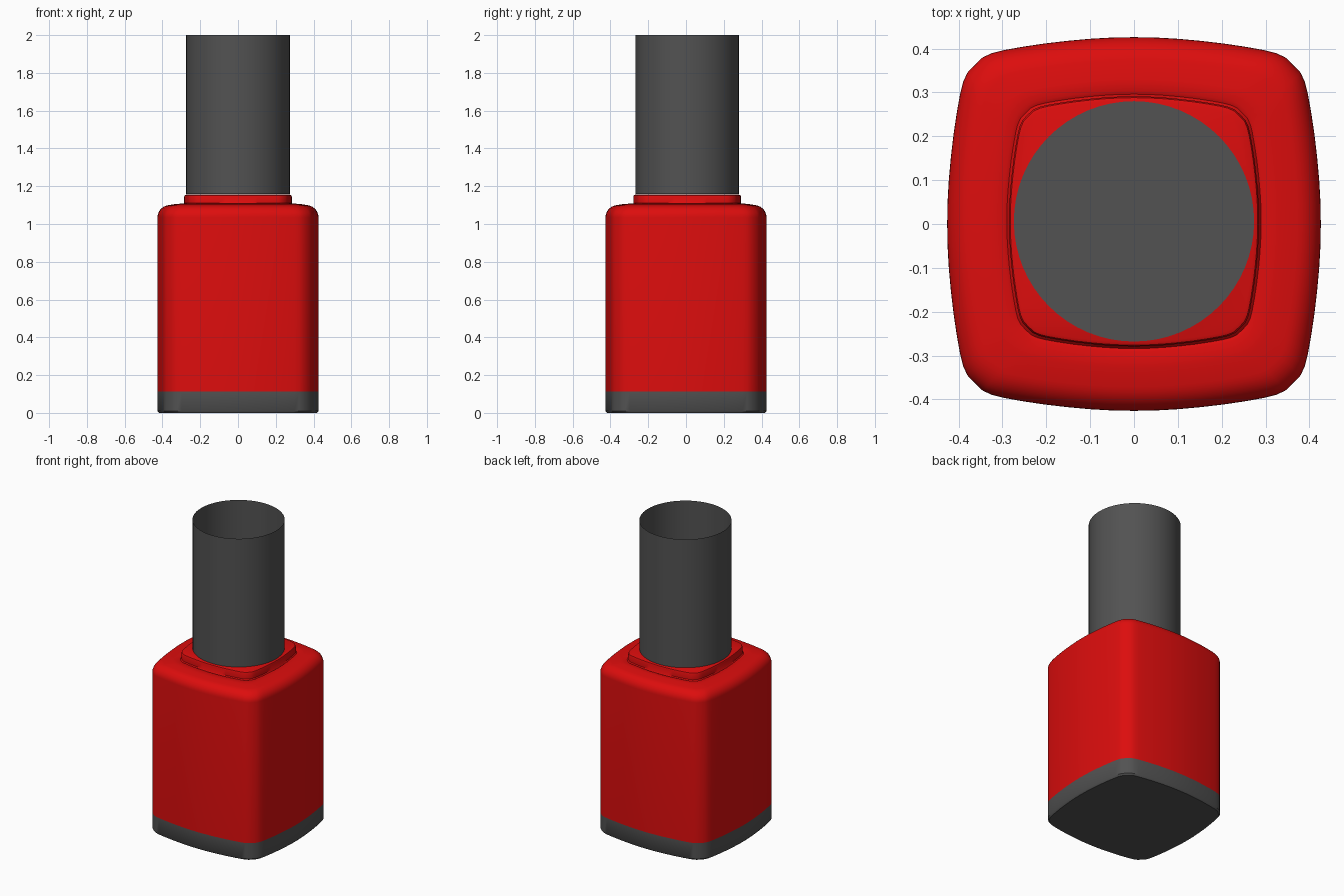
import bpy
import bmesh
import math

if "Cube" in bpy.data.objects:
    bpy.data.objects.remove(bpy.data.objects["Cube"], do_unlink=True)


def material(name, colour):
    mat = bpy.data.materials.new(name)
    mat.use_nodes = True
    mat.diffuse_color = colour
    bsdf = mat.node_tree.nodes["Principled BSDF"]
    bsdf.inputs["Base Color"].default_value = colour
    bsdf.inputs["Roughness"].default_value = 0.5
    return mat


RED = material("red lacquer", (0.72, 0.004, 0.004, 1))
GREY = material("dark grey", (0.085, 0.085, 0.085, 1))


def pillow_section():
    """Square outline with bowed sides and rounded corners, half width 1."""
    half_side = [(0, 1), (.12, .998), (.24, .991), (.36, .98), (.48, .966),
                 (.6, .948), (.7, .93), (.76, .915), (.81, .892)]
    corner = [(.852, .852)]
    side = [(-x, y) for x, y in reversed(half_side[1:])] + half_side + corner
    outline = []
    for quarter in range(4):
        a = -quarter * math.pi / 2
        c, s = math.cos(a), math.sin(a)
        outline += [(x * c - y * s, x * s + y * c) for x, y in side]
    return outline[::-1]


def circle_section(n=64):
    return [(math.cos(2 * math.pi * i / n), math.sin(2 * math.pi * i / n))
            for i in range(n)]


def loft(name, section, rings, mat, close_bottom=False, close_top=False):
    """Skin a section through rings of (half width, height, y shift)."""
    bm = bmesh.new()
    loops = [[bm.verts.new((x * r, y * r + dy, z)) for x, y in section]
             for r, z, dy in rings]
    n = len(section)
    for low, high in zip(loops, loops[1:]):
        for i in range(n):
            j = (i + 1) % n
            bm.faces.new((low[i], low[j], high[j], high[i]))
    if close_bottom:
        bm.faces.new(loops[0][::-1])
    if close_top:
        bm.faces.new(loops[-1])
    mesh = bpy.data.meshes.new(name)
    bm.to_mesh(mesh)
    bm.free()
    mesh.materials.append(mat)
    obj = bpy.data.objects.new(name, mesh)
    bpy.context.collection.objects.link(obj)
    bpy.ops.object.select_all(action="DESELECT")
    obj.select_set(True)
    bpy.context.view_layer.objects.active = obj
    bpy.ops.object.shade_smooth_by_angle(angle=math.radians(40))
    return obj


pillow = pillow_section()
WIDTH, SEAM, SHIFT = 0.426, 0.113, 0.006

# Grey foot with a small softened lower edge
loft("base", pillow, [(WIDTH - .008, 0, 0), (WIDTH, .01, 0), (WIDTH, SEAM, 0)],
     GREY, close_bottom=True)

# Red body: straight wall, rounded shoulder, groove and stepped neck
rings = [(WIDTH, SEAM, 0)]
for step in range(9):
    a = math.radians(80) * step / 8
    rings.append((WIDTH - .065 * (1 - math.cos(a)), 1.035 + .065 * math.sin(a), 0))
rings += [(.33, 1.106, 0), (.298, 1.108, SHIFT), (.29, 1.104, SHIFT),
          (.285, 1.11, SHIFT), (.285, 1.144, SHIFT), (.282, 1.152, SHIFT),
          (.275, 1.155, SHIFT)]
loft("body", pillow, rings, RED, close_top=True)

# Thin cap tube, open at the top with a floor just above the neck
loft("cap", circle_section(), [(.274, 1.158, SHIFT), (.274, 2, SHIFT)],
     GREY, close_bottom=True)
